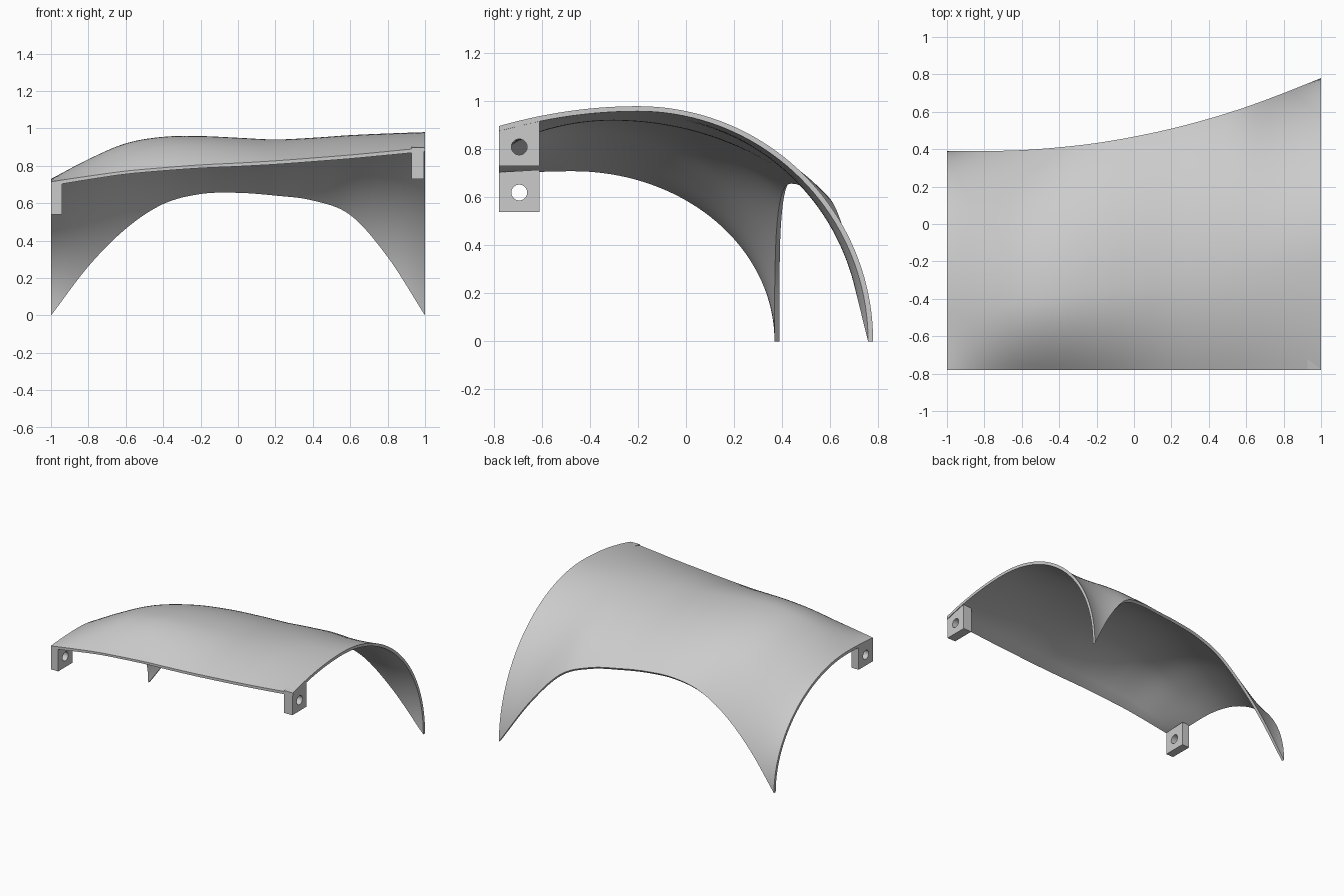
import bpy, bmesh
from math import acos, cos, sin, pi, sqrt
from mathutils import Vector

cube = bpy.data.objects.get("Cube")
if cube:
    bpy.data.objects.remove(cube)

grey = bpy.data.materials.new("plain_grey")
grey.use_nodes = True
COLOUR = (0.6, 0.6, 0.6, 1)
grey.diffuse_color = COLOUR
grey.node_tree.nodes["Principled BSDF"].inputs["Base Color"].default_value = COLOUR

FRONT_Y = -0.78
THICK = 0.021
STATIONS, FRONT_STEPS, BACK_STEPS = 80, 14, 40

# Guide curves, evenly spaced from x = -1 to x = 1
FRONT_Z = [.715, .745, .772, .79, .805, .815, .827, .842, .858, .877, .897]
PEAK_Z = [.73, .835, .92, .955, .959, .95, .941, .95, .964, .973, .98]
BACK_Y = [.39, .39, .395, .41, .433, .467, .51, .563, .626, .70, .78]
BACK_Z = [0, .27, .475, .61, .665, .672, .657, .63, .55, .32, 0]


def sample(values, u):
    """Smooth value along a guide curve, u from 0 to 1."""
    v = [2 * values[0] - values[1], *values, 2 * values[-1] - values[-2]]
    s = u * (len(values) - 1)
    i = min(int(s), len(values) - 2)
    t = s - i
    a, b, c, d = v[i:i + 4]
    return b + t / 2 * (c - a + t * (2*a - 5*b + 4*c - d + t * (3*(b - c) + d - a)))


def section(u):
    """Outer and inner outline (y, z): a shallow front rise, then an elliptical fall."""
    zf, zp, yb, zb = (sample(g, u) for g in (FRONT_Z, PEAK_Z, BACK_Y, BACK_Z))
    yp = -0.47 + 0.27 * u
    outer = []
    for i in range(FRONT_STEPS):
        k = 1 - i / FRONT_STEPS
        outer.append(Vector((yp + (FRONT_Y - yp) * k, zp - (zp - zf) * k * k)))
    end = acos(max(0, min(1, zb / zp)))
    reach = (yb - yp) / sin(end)
    for i in range(BACK_STEPS + 1):
        a = end * i / BACK_STEPS
        outer.append(Vector((yp + reach * sin(a), zp * cos(a))))
    inner = []
    last = len(outer) - 1
    for i, p in enumerate(outer):
        d = (outer[min(i + 1, last)] - outer[max(i - 1, 0)]).normalized()
        q = p + Vector((d.y, -d.x)) * THICK
        inner.append(Vector((max(q.x, FRONT_Y), max(q.y, 0))))
    inner[0].x = FRONT_Y
    return outer, inner


# Curved shell: closed sections joined along x
bm = bmesh.new()
rings = []
for s in range(STATIONS + 1):
    u = s / STATIONS
    outer, inner = section(u)
    rings.append([bm.verts.new((2 * u - 1, p.x, p.y)) for p in outer + inner[::-1]])
n = len(rings[0])
for r0, r1 in zip(rings, rings[1:]):
    for i in range(n):
        j = (i + 1) % n
        bm.faces.new((r0[i], r0[j], r1[j], r1[i]))
for ring in (rings[0], rings[-1]):
    for i in range(n // 2 - 1):
        bm.faces.new((ring[i], ring[i + 1], ring[n - 2 - i], ring[n - 1 - i]))
bmesh.ops.recalc_face_normals(bm, faces=bm.faces)
mesh = bpy.data.meshes.new("curved_shell")
bm.to_mesh(mesh)
bm.free()
shell = bpy.data.objects.new("curved_shell", mesh)
bpy.context.collection.objects.link(shell)
mesh.materials.append(grey)


def finish(obj):
    bpy.ops.object.select_all(action='DESELECT')
    obj.select_set(True)
    bpy.context.view_layer.objects.active = obj
    if obj.type == 'CURVE':
        bpy.ops.object.convert(target='MESH')
    bpy.ops.object.shade_smooth_by_angle(angle=pi / 6)


def add_loop(curve, points):
    spline = curve.splines.new('POLY')
    spline.points.add(len(points) - 1)
    for sp, (y, z) in zip(spline.points, points):
        sp.co = (y, z, 0, 1)
    spline.use_cyclic_u = True


def mounting_block(name, x0, x1, z0, front_top, back_top, hole_z):
    """Block with a round hole through it along x."""
    back_y, hole_y, radius = -0.61, -0.695, 0.033
    curve = bpy.data.curves.new(name, 'CURVE')
    curve.dimensions = '2D'
    curve.fill_mode = 'BOTH'
    curve.extrude = (x1 - x0) / 2
    add_loop(curve, [(FRONT_Y, z0), (back_y, z0), (back_y, back_top), (FRONT_Y, front_top)])
    add_loop(curve, [(hole_y + radius * cos(2 * pi * k / 32), hole_z + radius * sin(2 * pi * k / 32))
                     for k in range(32)])
    obj = bpy.data.objects.new(name, curve)
    bpy.context.collection.objects.link(obj)
    obj.rotation_euler = (pi / 2, 0, pi / 2)
    obj.location.x = (x0 + x1) / 2
    curve.materials.append(grey)
    finish(obj)


finish(shell)
mounting_block("right_mounting_block", -1.0, -0.94, 0.54, 0.705, 0.715, 0.62)
mounting_block("left_mounting_block", 0.927, 0.995, 0.73, 0.897, 0.925, 0.81)
